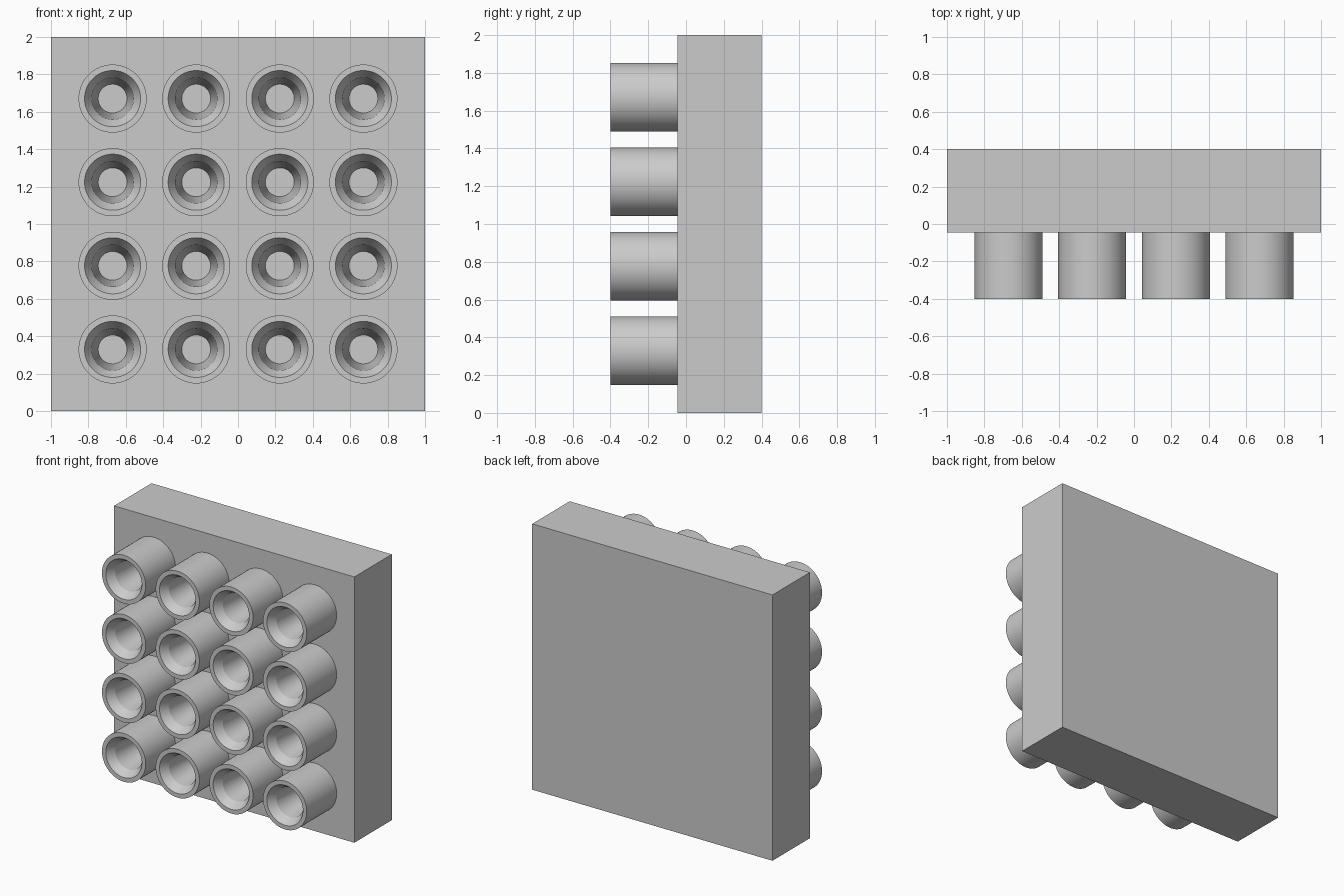
import bpy, bmesh, math

if "Cube" in bpy.data.objects:
    bpy.data.objects.remove(bpy.data.objects["Cube"])

FACE_Y = -0.045   # front face of the plate
SPACING = 0.447
SEGMENTS = 64

# Tube wall profile (radius, y): outside, rim, countersink, tapered bore, floor
PROFILE = [(0.182, FACE_Y), (0.182, -0.4), (0.15, -0.4),
           (0.112, -0.34), (0.077, FACE_Y - 0.003)]


def new_object(name, bm, location=(0, 0, 0)):
    mesh = bpy.data.meshes.new(name)
    bm.to_mesh(mesh)
    bm.free()
    obj = bpy.data.objects.new(name, mesh)
    obj.location = location
    bpy.context.collection.objects.link(obj)
    return obj


# Back plate
bm = bmesh.new()
bmesh.ops.create_cube(bm, size=1)
bmesh.ops.scale(bm, vec=(2, 0.4 - FACE_Y, 2), verts=bm.verts)
new_object("back_plate", bm, (0, (0.4 + FACE_Y) / 2, 1))


# Hollow round tube, lathed around y
def make_tube(name, x, z):
    bm = bmesh.new()
    rings = []
    for r, y in PROFILE:
        angles = [2 * math.pi * i / SEGMENTS for i in range(SEGMENTS)]
        rings.append([bm.verts.new((r * math.cos(a), y, r * math.sin(a))) for a in angles])
    for a, b in zip(rings, rings[1:]):
        for i in range(SEGMENTS):
            j = (i + 1) % SEGMENTS
            bm.faces.new((a[i], a[j], b[j], b[i]))
    bm.faces.new(rings[-1])
    bmesh.ops.recalc_face_normals(bm, faces=bm.faces)
    # The floor of the bore must face the front
    bm.faces.ensure_lookup_table()
    if bm.faces[-1].normal.y > 0:
        bmesh.ops.reverse_faces(bm, faces=bm.faces)
    obj = new_object(name, bm, (x, 0, z))
    bpy.ops.object.select_all(action='DESELECT')
    obj.select_set(True)
    bpy.context.view_layer.objects.active = obj
    bpy.ops.object.shade_smooth_by_angle(angle=math.radians(20))


# Four by four grid of tubes
for row in range(4):
    for col in range(4):
        make_tube(f"tube_{row + 1}_{col + 1}",
                  (col - 1.5) * SPACING, 1 + (row - 1.5) * SPACING)
